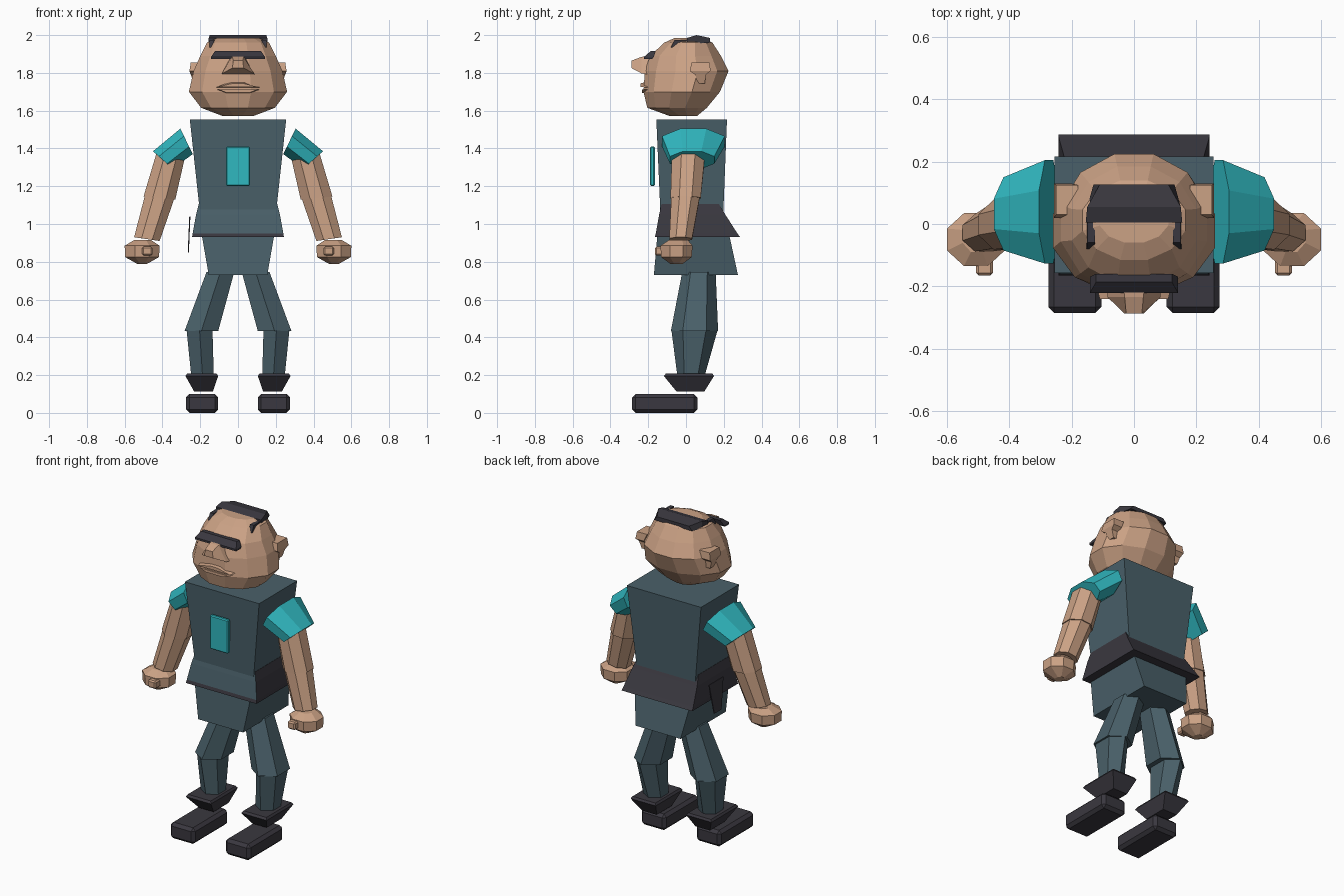
import bpy, bmesh, math
from mathutils import Vector

if "Cube" in bpy.data.objects:
    bpy.data.objects.remove(bpy.data.objects["Cube"])


def material(name, rgb):
    m = bpy.data.materials.new(name)
    m.diffuse_color = (*rgb, 1)
    m.use_nodes = True
    m.node_tree.nodes["Principled BSDF"].inputs["Base Color"].default_value = m.diffuse_color
    return m


SKIN = material("skin", (0.60, 0.36, 0.235))
CLOTH = material("slate cloth", (0.068, 0.118, 0.143))
TEAL = material("bright teal", (0.03, 0.48, 0.53))
DARK = material("charcoal", (0.042, 0.039, 0.05))


def ring(a, b, y0, y1, n=4, phase=None, s=1):
    """Polygon loop from point a to b in x,z and from y0 to y1 in depth."""
    phase = math.pi / n if phase is None else phase
    pts = [(math.cos(phase + 2 * math.pi * i / n),
            math.sin(phase + 2 * math.pi * i / n)) for i in range(n)]
    mu = max(abs(p[0]) for p in pts)
    mv = max(abs(p[1]) for p in pts)
    out = []
    for u, v in pts:
        u, v = u / mu, v / mv
        out.append(Vector((s * ((a[0] + b[0]) / 2 + u * (a[0] - b[0]) / 2),
                           (y0 + y1) / 2 + v * (y1 - y0) / 2,
                           (a[1] + b[1]) / 2 + u * (a[1] - b[1]) / 2)))
    return out


def flat(z, x0, x1, y0, y1, n=4, phase=None, s=1):
    return ring((x1, z), (x0, z), y0, y1, n, phase, s)


def front_loop(y, w0, z0, w1, z1):
    return [Vector(p) for p in ((-w0, y, z0), (w0, y, z0), (w1, y, z1), (-w1, y, z1))]


def loft(name, rings, mat, bevel=0):
    bm = bmesh.new()
    rows = [[bm.verts.new(p) for p in r] for r in rings]
    n = len(rows[0])
    for r0, r1 in zip(rows, rows[1:]):
        for i in range(n):
            j = (i + 1) % n
            bm.faces.new((r0[i], r0[j], r1[j], r1[i]))
    bm.faces.new(rows[0])
    bm.faces.new(rows[-1])
    bmesh.ops.recalc_face_normals(bm, faces=bm.faces)
    if bevel:
        bmesh.ops.bevel(bm, geom=bm.edges[:], offset=bevel, segments=1,
                        affect='EDGES', profile=0.5)
    me = bpy.data.meshes.new(name)
    bm.to_mesh(me)
    bm.free()
    me.materials.append(mat)
    ob = bpy.data.objects.new(name, me)
    bpy.context.collection.objects.link(ob)
    return ob


# Head: stacked twelve-sided loops
head = [(1.573, .085, -.09, .06), (1.615, .195, -.205, .11), (1.70, .26, -.225, .18),
        (1.81, .235, -.218, .225), (1.89, .20, -.19, .185), (1.96, .165, -.115, .14),
        (1.985, .11, -.06, .09)]
loft("head", [flat(z, -w, w, y0, y1, 12) for z, w, y0, y1 in head], SKIN)

# Nose, lips, brow and hair
loft("nose", [front_loop(-.19, .088, 1.79, .035, 1.89),
              front_loop(-.235, .085, 1.797, .03, 1.885),
              front_loop(-.288, .03, 1.825, .025, 1.865)], SKIN)
loft("upper_lip", [front_loop(-.20, .12, 1.722, .04, 1.755),
                   front_loop(-.24, .11, 1.725, .025, 1.745)], SKIN)
loft("lower_lip", [front_loop(-.20, .07, 1.69, .115, 1.712),
                   front_loop(-.234, .06, 1.695, .10, 1.712)], SKIN)
loft("brow", [flat(1.873, -.142, .142, -.222, -.18),
              flat(1.885, -.142, .142, -.222, -.17),
              flat(1.915, -.122, .122, -.187, -.16)], DARK)
loft("hair_top", [
    [Vector((x * s, y, z)) for x, y, z, s in ((.155, .005, 1.985, -1), (.155, .005, 1.985, 1),
                                              (.155, .005, 1.95, 1), (.155, .005, 1.95, -1))],
    [Vector(p) for p in ((-.15, .055, 2), (.15, .055, 2), (.15, .055, 1.955), (-.15, .055, 1.955))],
    [Vector(p) for p in ((-.11, .127, 1.985), (.11, .127, 1.985),
                         (.13, .127, 1.96), (-.13, .127, 1.96))]], DARK)

# Torso and pelvis
loft("torso", [flat(1.0, -.195, .195, -.133, .195), flat(1.553, -.255, .255, -.157, .217)], CLOTH)
loft("pelvis", [flat(.73, -.155, .155, -.17, .275), flat(.96, -.195, .195, -.15, .225)], CLOTH)
loft("chest_plate", [flat(1.20, -.063, .063, -.19, -.165),
                     flat(1.41, -.063, .063, -.19, -.165)], TEAL, .006)

# Flared belt, its upper front matching the cloth
belt = loft("belt", [flat(.93, -.243, .243, -.165, .287), flat(.95, -.24, .24, -.16, .272),
                     flat(1.05, -.222, .222, -.142, .208),
                     flat(1.105, -.208, .208, -.13, .175)], DARK)
belt.data.materials.append(CLOTH)
for f in belt.data.polygons:
    if f.normal.y < -.5 and f.center.z > .95:
        f.material_index = 1
loft("hip_flap", [flat(.85, -.266, -.260, .03, .10), flat(1.04, -.258, -.252, .0, .14)], DARK)

# Paired parts
for s, side in ((-1, "left"), (1, "right")):
    def level(z, x0, x1, y0, y1, n=4, phase=None):
        return flat(z, x0, x1, y0, y1, n, phase, s)

    def slanted(a, b, y0, y1, n=8):
        return ring(a, b, y0, y1, n, None, s)

    # Ear and side lock
    loft(side + "_ear", [level(1.745, .20, .235, .06, .10), level(1.79, .20, .25, .05, .105),
                         level(1.81, .20, .257, .02, .13), level(1.855, .18, .25, .03, .125)], SKIN)
    loft(side + "_hair_lock", [level(1.935, .13, .152, -.08, -.05), level(1.975, .125, .15, -.06, .01)],
         DARK)

    # Sleeve, arm and hand
    loft(side + "_sleeve", [slanted((.305, 1.505), (.24, 1.37), -.127, .205),
                            slanted((.45, 1.385), (.345, 1.292), -.085, .15)], TEAL)
    loft(side + "_upper_arm", [slanted((.43, 1.38), (.285, 1.335), -.075, .10),
                               slanted((.50, 1.145), (.332, 1.13), -.082, .078)], SKIN)
    loft(side + "_forearm", [slanted((.493, 1.15), (.337, 1.135), -.078, .073),
                             slanted((.55, .93), (.415, .91), -.088, .032)], SKIN)
    loft(side + "_hand", [level(.787, .485, .53, -.08, -.02, 8),
                          level(.825, .418, .598, -.132, .03, 8),
                          level(.885, .415, .60, -.135, .035, 8),
                          level(.915, .46, .55, -.09, .01, 8)], SKIN)
    loft(side + "_thumb", [level(.832, .453, .507, -.165, -.09),
                           level(.88, .453, .507, -.165, -.09)], SKIN, .008)

    # Leg
    loft(side + "_thigh", [level(.433, .105, .283, -.08, .17, 6),
                           level(.745, .02, .167, -.02, .157, 6)], CLOTH)
    loft(side + "_shin", [level(.19, .128, .247, -.045, .097, 6),
                          level(.437, .135, .272, -.077, .167, 6)], CLOTH)

    # Boot cuff and shoe
    loft(side + "_boot_cuff", [level(.113, .133, .232, -.05, .097),
                               level(.195, .105, .278, -.117, .148),
                               level(.208, .113, .27, -.107, .14)], DARK)
    loft(side + "_shoe", [level(0, .105, .275, -.285, .06),
                          level(.10, .105, .275, -.285, .06)], DARK, .018)
